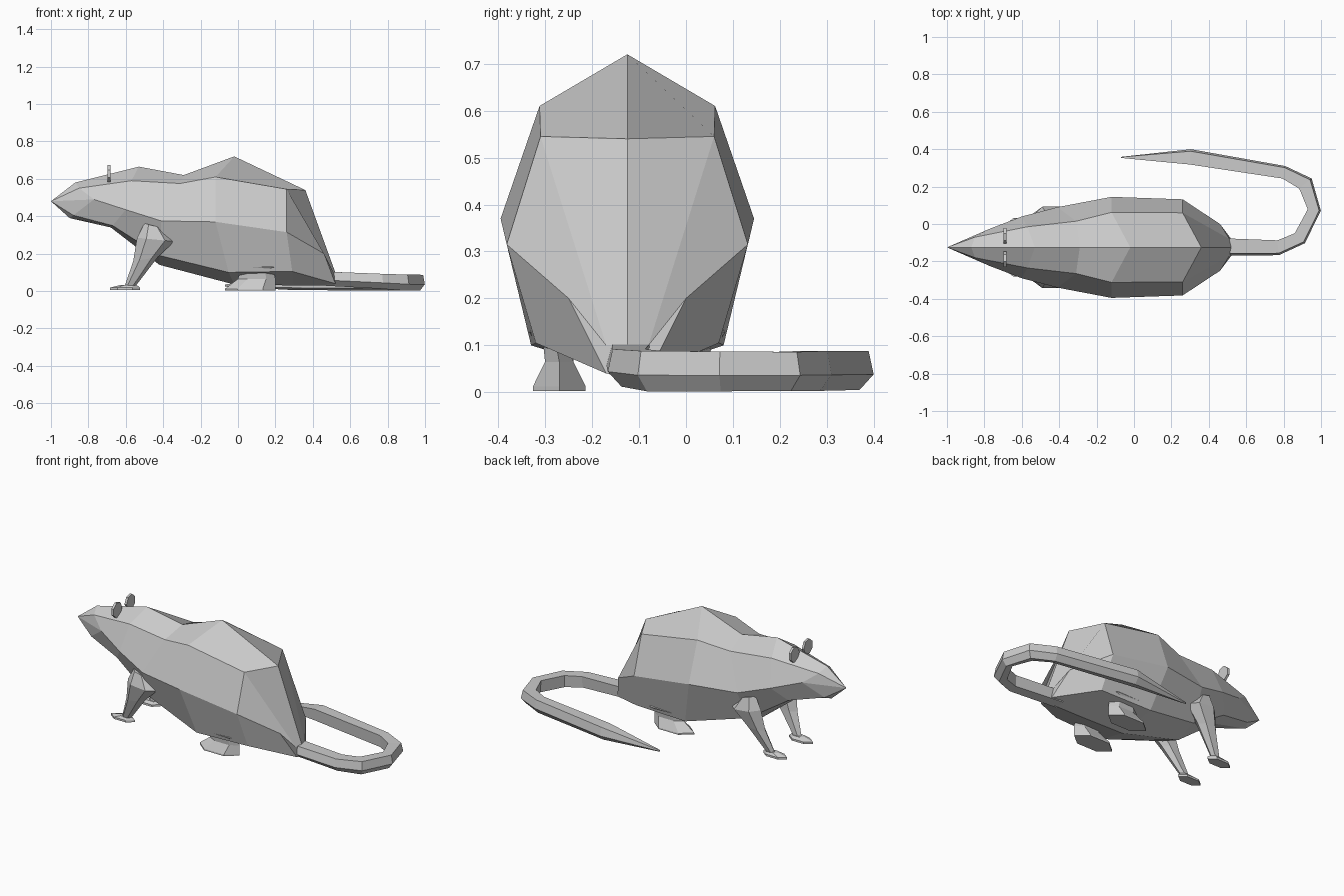
import bpy, bmesh
from math import cos, sin, tau
from mathutils import Vector

if "Cube" in bpy.data.objects:
    bpy.data.objects.remove(bpy.data.objects["Cube"])

MID = -0.125  # y of the animal's plane of symmetry


def loft(name, rings):
    """Skin a list of rings with equal point counts, closing both ends."""
    bm = bmesh.new()
    vs = [[bm.verts.new(p) for p in r] for r in rings]
    n = len(vs[0])
    for a, b in zip(vs, vs[1:]):
        for i in range(n):
            j = (i + 1) % n
            bm.faces.new((a[i], a[j], b[j], b[i]))
    bm.faces.new(vs[0])
    bm.faces.new(vs[-1])
    bmesh.ops.remove_doubles(bm, verts=bm.verts, dist=0.0005)
    bmesh.ops.recalc_face_normals(bm, faces=bm.faces)
    me = bpy.data.meshes.new(name)
    bm.to_mesh(me)
    bm.free()
    ob = bpy.data.objects.new(name, me)
    bpy.context.collection.objects.link(ob)
    return ob


def oval(x, w, z, rx, ry, side, n=6, tilt=0.0):
    """Horizontal n-sided ring; tilt raises the rear edge."""
    return [(x + rx * cos(tau * i / n), MID + side * (w + ry * sin(tau * i / n)),
             z + tilt * cos(tau * i / n)) for i in range(n)]


# Body: half sections (x, half width, z) from spine to belly, mirrored
sections = [
    [(-1, 0, .48)] * 5,
    [(-.87, 0, .58), (-.85, .055, .55), (-.77, .10, .49), (-.88, .04, .405), (-.90, 0, .39)],
    [(-.53, 0, .665), (-.57, .11, .59), (-.60, .165, .435), (-.67, .09, .35), (-.68, 0, .34)],
    [(-.29, 0, .62), (-.31, .14, .575), (-.41, .215, .375), (-.42, .13, .19), (-.42, 0, .14)],
    [(-.02, 0, .72), (-.12, .187, .61), (-.12, .27, .37), (-.05, .205, .10), (-.02, 0, .035)],
    [(.36, 0, .54), (.26, .185, .545), (.26, .257, .315), (.29, .195, .105), (.30, 0, .03)],
    [(.52, 0, .10), (.51, .045, .10), (.46, .125, .20), (.52, .045, .04), (.51, 0, .03)],
]
rings = []
for s in sections:
    right = [(x, MID + w, z) for x, w, z in s]
    left = [(x, MID - w, z) for x, w, z in s[3:0:-1]]
    rings.append(right + left)
loft("body", rings)

# Tail: centre path (x, y, half width, low z, high z), five-sided section
path = [(.44, -.12, .05, .03, .105), (.77, -.125, .042, .012, .092), (.885, -.075, .04, .002, .088),
        (.962, .075, .037, .002, .087), (.915, .215, .045, .003, .086), (.80, .275, .036, .003, .088),
        (.30, .357, .043, .005, .088), (-.07, .356, .003, .025, .035)]
rings = []
for i, (x, y, w, lo, hi) in enumerate(path):
    a, b = path[max(i - 1, 0)], path[min(i + 1, len(path) - 1)]
    d = Vector((b[0] - a[0], b[1] - a[1], 0)).normalized()
    out = Vector((d.y, -d.x, 0))
    c = Vector((x, y, 0))
    prof = [(-.9, hi), (.75, hi), (1, lo + .4 * (hi - lo)), (.3, lo), (-.8, lo + .15 * (hi - lo))]
    rings.append([c + out * w * k + Vector((0, 0, z)) for k, z in prof])
loft("tail", rings)

for side, tag in ((1, "far"), (-1, "near")):
    # Front leg tapering to the ankle
    loft("front_leg_" + tag, [
        oval(-.455, .165, .35, .045, .035, side, tilt=-.012),
        oval(-.44, .17, .275, .10, .055, side, tilt=-.01),
        oval(-.495, .155, .17, .065, .04, side, tilt=.01),
        oval(-.575, .13, .03, .03, .02, side)])
    # Front paw, a flat hexagon
    loft("front_paw_" + tag, [
        oval(-.605, .125, .006, .08, .036, side),
        oval(-.605, .125, .018, .08, .036, side),
        oval(-.585, .127, .032, .045, .022, side)])
    # Haunch lens at the belly
    loft("haunch_" + tag, [
        oval(.10, .165, .10, .07, .03, side),
        oval(.10, .17, .128, .17, .045, side),
        oval(.10, .17, .148, .09, .03, side)])
    # Hind foot
    loft("hind_foot_" + tag, [
        oval(.065, .145, .003, .135, .065, side),
        oval(.065, .145, .012, .135, .065, side),
        oval(.10, .145, .065, .10, .035, side),
        oval(.10, .155, .12, .09, .03, side)])
    # Ear, a thin upright disc
    ear = [(.044 * cos(tau * (i + .5) / 7), .047 * sin(tau * (i + .5) / 7)) for i in range(7)]
    loft("ear_" + tag, [[(x, MID + side * (.065 + a), .628 + b) for a, b in ear]
                        for x in (-.697, -.683)])
